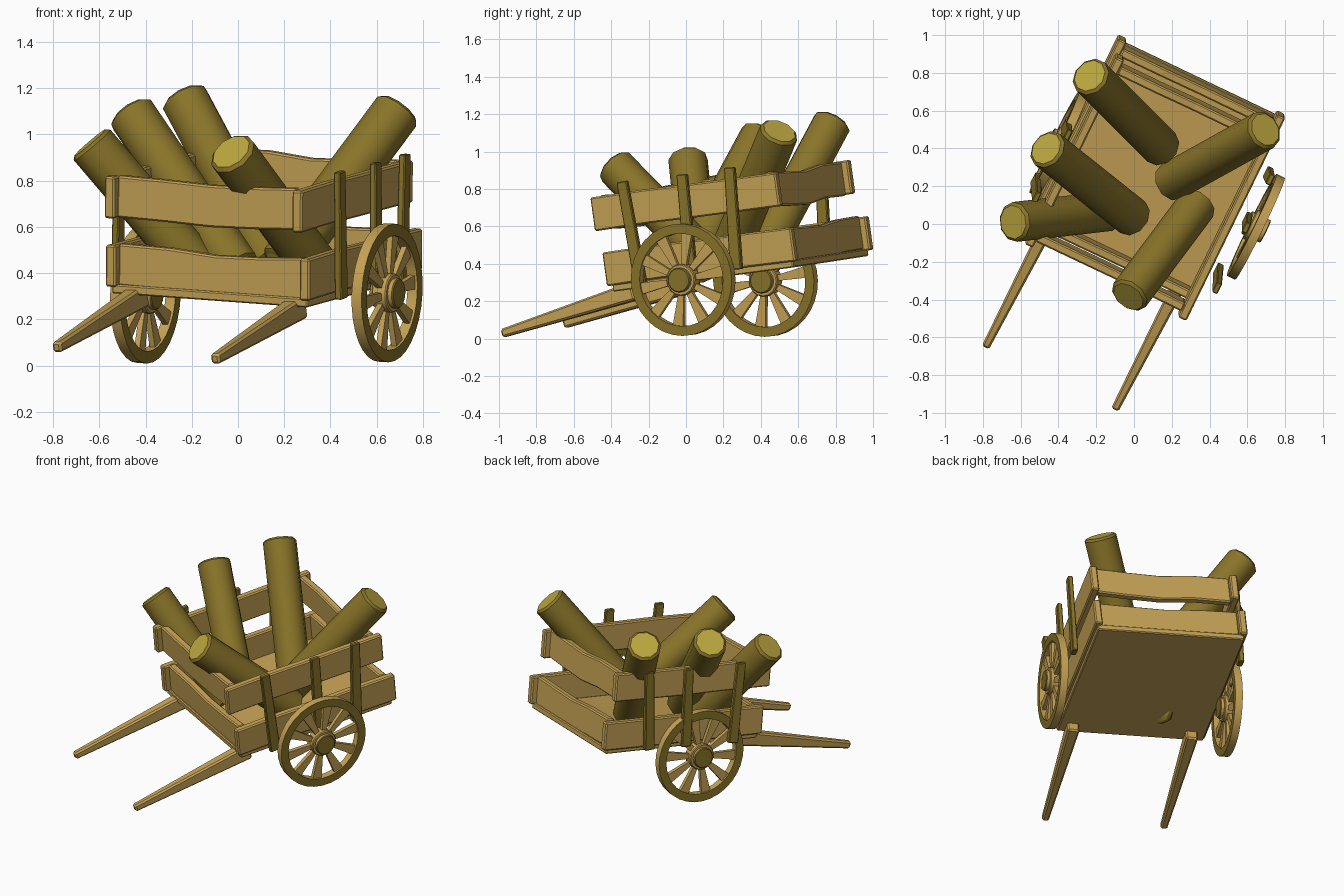
import bpy, bmesh, math, random
from mathutils import Vector, Matrix

if "Cube" in bpy.data.objects:
    bpy.data.objects.remove(bpy.data.objects["Cube"])

random.seed(4)


def material(name, color):
    m = bpy.data.materials.new(name)
    m.diffuse_color = (*color, 1)
    m.use_nodes = True
    m.node_tree.nodes["Principled BSDF"].inputs["Base Color"].default_value = m.diffuse_color
    return m


TAN = material("tan wood", (0.56, 0.36, 0.09))
OLIVE = material("dark olive wood", (0.25, 0.175, 0.022))
CAP = material("cut wood", (0.50, 0.385, 0.05))


def finish(name, bm, mats, matrix=None, bevel=0.0, smooth=None):
    bmesh.ops.recalc_face_normals(bm, faces=bm.faces[:])
    me = bpy.data.meshes.new(name)
    bm.to_mesh(me)
    bm.free()
    ob = bpy.data.objects.new(name, me)
    bpy.context.collection.objects.link(ob)
    for m in mats:
        me.materials.append(m)
    if matrix is not None:
        ob.matrix_world = matrix
    if bevel:
        b = ob.modifiers.new("bevel", "BEVEL")
        b.width, b.segments, b.limit_method = bevel, 1, "ANGLE"
        b.angle_limit = math.radians(40)
    if smooth:
        bpy.ops.object.select_all(action="DESELECT")
        ob.select_set(True)
        bpy.context.view_layer.objects.active = ob
        bpy.ops.object.shade_smooth_by_angle(angle=math.radians(smooth))
    return ob


def loft(bm, rings):
    """Skin closed rings of points and cap both ends."""
    vs = [[bm.verts.new(p) for p in r] for r in rings]
    n = len(vs[0])
    for a, b in zip(vs, vs[1:]):
        for i in range(n):
            bm.faces.new((a[i], a[(i + 1) % n], b[(i + 1) % n], b[i]))
    return bm.faces.new(vs[0]), bm.faces.new(vs[-1])


def beam(bm, p0, p1, s0, s1, side):
    """Tapered bar from p0 to p1; s = (half size along side, other half size)."""
    p0, p1 = Vector(p0), Vector(p1)
    d = (p1 - p0).normalized()
    u = Vector(side)
    u = (u - d * u.dot(d)).normalized()
    v = d.cross(u)
    loft(bm, [[p + u * s[0] * a + v * s[1] * b for a, b in ((-1, -1), (1, -1), (1, 1), (-1, 1))]
              for p, s in ((p0, s0), (p1, s1))])


def plank(name, base, center, length, along_y, height, sag):
    """Board with a slightly wavy run, in the tilted cart frame."""
    bm = bmesh.new()
    rings = []
    for t, k in ((-.5, 0), (-.22, .1), (.02, 1), (.26, .7), (.5, 0)):
        dz = -sag * k + random.uniform(-.005, .005)
        ring = []
        for a, b in ((-1, -1), (1, -1), (1, 1), (-1, 1)):
            w, z = a * .024, b * height / 2 + dz
            ring.append((w, t * length, z) if along_y else (t * length, w, z))
        rings.append(ring)
    loft(bm, rings)
    finish(name, bm, [TAN], base @ Matrix.Translation(center), bevel=.008)


def rot(deg, axis):
    return Matrix.Rotation(math.radians(deg), 4, axis)


# tilted cart frame
TURN = rot(-26, "Z")
TILT = TURN @ rot(6.9, "X") @ rot(3.8, "Y")
EX, EY = TURN @ Vector((1, 0, 0)), TURN @ Vector((0, 1, 0))

# lower and upper board tiers
for tier, org, w, l in (("lower", (.1125, .277, .47), .98, 1.13),
                        ("upper", (.09, .197, .765), .95, 1.11)):
    base = Matrix.Translation(org) @ TILT
    for s, n in ((-1, "left"), (1, "right")):
        plank(f"{tier}_{n}_board", base, (s * (w / 2 - .024), 0, 0), l, True, .182, .004)
    for s, n in ((-1, "front"), (1, "back")):
        plank(f"{tier}_{n}_board", base, (0, s * (l / 2 - .06), 0), w - .09, False, .182, .018)

# floor
bm = bmesh.new()
beam(bm, (0, -.54, -.105), (0, .54, -.105), (.47, .02), (.47, .02), (1, 0, 0))
finish("floor", bm, [TAN], Matrix.Translation((.1125, .277, .47)) @ TILT, bevel=.006)

# pulling shafts
for n, tip, end in (("left", (-.785, -.65, .078), (-.42, .06, .305)),
                    ("right", (-.10, -.98, .028), (.265, -.27, .255))):
    bm = bmesh.new()
    tip, end = Vector(tip), Vector(end)
    beam(bm, tip, end, (.021, .023), (.038, .05), EX)
    finish(n + "_shaft", bm, [TAN], bevel=.01)

# side stakes
STAKES = [((.44, -.34, .84), (.447, -.24, .29)),
          ((.595, -.02, .878), (.60, .03, .33)),
          ((.722, .235, .915), (.71, .27, .37)),
          ((-.515, .14, .87), (-.52, .24, .36)),
          ((-.35, .47, .91), (-.36, .52, .40)),
          ((-.225, .72, .95), (-.24, .745, .43))]
for i, (top, bot) in enumerate(STAKES):
    bm = bmesh.new()
    beam(bm, bot, top, (.034, .017), (.03, .015), EY)
    finish(f"side_stake_{i + 1}", bm, [OLIVE], bevel=.005)


def disc(bm, r, x0, x1, n):
    """Solid disc along x; returns its two flat faces."""
    return loft(bm, [[(x, r * math.cos(2 * math.pi * i / n), r * math.sin(2 * math.pi * i / n))
                      for i in range(n)] for x in (x0, x1)])


# wheels
for n, pos, out in (("left", (-.40, .425, .31), -1), ("right", (.645, -.015, .315), 1)):
    m = Matrix.Translation(pos) @ TURN @ rot(3, "Y")
    # rim: tan tread, olive flanks
    bm = bmesh.new()
    N = 32
    prof = [(.3, -.024), (.3, .024), (.248, .024), (.248, -.024)]
    vs = [[bm.verts.new((h, r * math.cos(2 * math.pi * i / N), r * math.sin(2 * math.pi * i / N)))
           for r, h in prof] for i in range(N)]
    for i in range(N):
        for j in range(4):
            k, q = (i + 1) % N, (j + 1) % 4
            f = bm.faces.new((vs[i][j], vs[i][q], vs[k][q], vs[k][j]))
            f.material_index = j % 2
    finish(n + "_wheel_rim", bm, [TAN, OLIVE], m, smooth=30)
    # spokes
    bm = bmesh.new()
    for i in range(10):
        a = 2 * math.pi * (i + .3) / 10
        d = Vector((0, math.cos(a), math.sin(a)))
        beam(bm, d * .06, d * .26, (.013, .014), (.013, .032), (1, 0, 0))
    finish(n + "_wheel_spokes", bm, [TAN], m)
    # hub with olive cap
    bm = bmesh.new()
    disc(bm, .085, -.035, .035, 16)
    for f in disc(bm, .066, -.055, .058, 16):
        f.material_index = 1
    finish(n + "_wheel_hub", bm, [TAN, OLIVE], m, bevel=.005, smooth=30)

# logs: top centre, bottom centre
LOGS = [((-.64, .01, .965), (-.12, .07, .355)),
        ((-.235, .785, 1.16), (.15, .40, .44)),
        ((-.465, .40, 1.095), (0, .03, .41)),
        ((-.03, -.385, .925), (.34, .11, .42)),
        ((.695, .50, 1.11), (.19, .22, .43))]
for i, (top, bot) in enumerate(LOGS):
    top, bot = Vector(top), Vector(bot)
    L = (top - bot).length
    bm = bmesh.new()
    rings = []
    for r, z in ((.088, 0), (.106, .014), (.106, L - .014), (.09, L)):
        rings.append([(r * math.cos(math.pi * k / 5), r * math.sin(math.pi * k / 5), z)
                      for k in range(10)])
    for f in loft(bm, rings):
        f.material_index = 1
    q = (top - bot).to_track_quat("Z", "Y").to_matrix().to_4x4()
    finish(f"log_{i + 1}", bm, [OLIVE, CAP], Matrix.Translation(bot) @ q, smooth=40)
